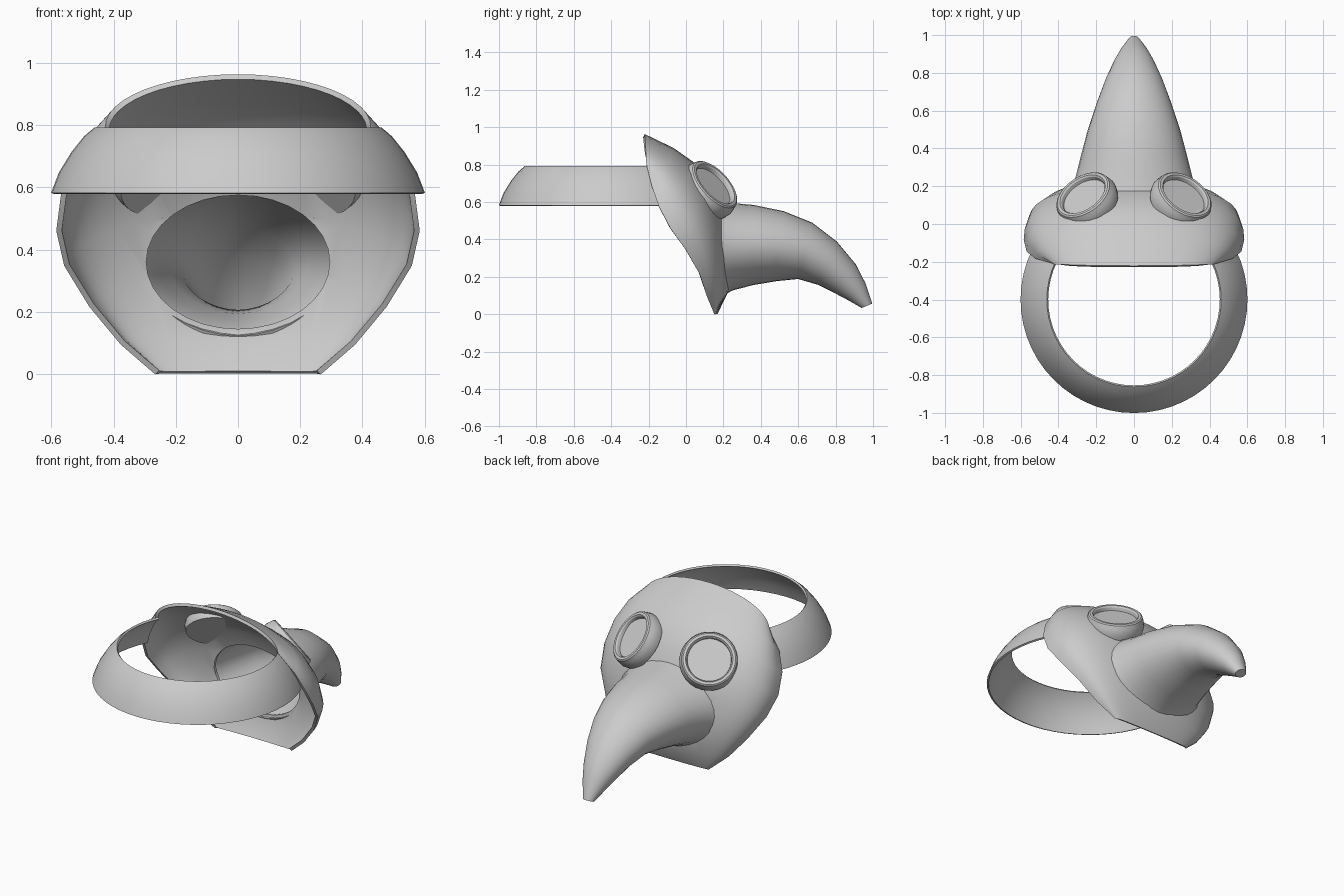
import bpy, bmesh
from math import sin, cos, pi, radians
from mathutils import Vector

if "Cube" in bpy.data.objects:
    bpy.data.objects.remove(bpy.data.objects["Cube"])


def loft(name, rows, wrap=False, cap_start=False, cap_end=False):
    """Skin a list of equally long point rows into a mesh object."""
    bm = bmesh.new()
    grid = [[bm.verts.new(p) for p in row] for row in rows]
    n = len(rows[0])
    for a, b in zip(grid, grid[1:]):
        for i in range(n if wrap else n - 1):
            j = (i + 1) % n
            bm.faces.new((a[i], a[j], b[j], b[i]))
    if cap_start:
        bm.faces.new(grid[0])
    if cap_end:
        bm.faces.new(grid[-1])
    bmesh.ops.recalc_face_normals(bm, faces=bm.faces)
    me = bpy.data.meshes.new(name)
    bm.to_mesh(me)
    bm.free()
    ob = bpy.data.objects.new(name, me)
    bpy.context.collection.objects.link(ob)
    return ob


def finish(ob, thickness=0, cutter=None, angle=40):
    """Thicken, cut, bake the modifiers and shade smooth."""
    if thickness:
        m = ob.modifiers.new("thickness", 'SOLIDIFY')
        m.thickness, m.offset = thickness, 0
    if cutter:
        m = ob.modifiers.new("opening", 'BOOLEAN')
        m.object, m.operation, m.solver = cutter, 'DIFFERENCE', 'EXACT'
    bpy.ops.object.select_all(action='DESELECT')
    ob.select_set(True)
    bpy.context.view_layer.objects.active = ob
    bpy.ops.object.convert(target='MESH')
    bpy.ops.object.shade_smooth_by_angle(angle=radians(angle))


# face shell: each row runs ear to ear (half width, edge y, edge z, centre y, centre z)
shell_rows = [
    (.42, -.205, .79, -.225, .955), (.515, -.18, .68, -.07, .88),
    (.56, -.145, .575, .05, .795), (.575, -.085, .46, .14, .67),
    (.55, -.005, .35, .20, .52), (.47, .07, .22, .225, .33),
    (.37, .11, .10, .222, .13), (.26, .15, .005, .16, .005)]
angles = [-pi / 2 + pi * i / 24 for i in range(25)]
shell = loft("face_shell", [
    [(w * sin(a), ye + (yc - ye) * max(cos(a), 0) ** .7, ze + (zc - ze) * max(cos(a), 0))
     for a in angles] for w, ye, ze, yc, zc in shell_rows])

# opening behind the beak
ts = [2 * pi * i / 32 for i in range(32)]
cutter = loft("beak_opening_cutter", [
    [(.295 * cos(t), y, .36 + .215 * sin(t)) for t in ts] for y in (0, .6)],
    True, True, True)
cutter.hide_render = True
finish(shell, .018, cutter)
bpy.data.objects.remove(cutter)

# curved hollow beak: (top y, top z, bottom y, bottom z, half width)
beak_rows = [
    (.17, .60, .21, .115, .325), (.25, .585, .245, .135, .30),
    (.36, .575, .36, .165, .272), (.52, .542, .48, .185, .235),
    (.67, .482, .60, .197, .19), (.80, .382, .71, .165, .145),
    (.90, .262, .80, .12, .10), (.95, .165, .87, .083, .066),
    (.988, .06, .94, .042, .028)]


def beak_section(ty, tz, by, bz, w):
    pts = []
    for t in ts:
        c, k = cos(t), (1 + sin(t)) / 2
        x = w * abs(c) ** 1.08 * (1 if c > 0 else -1)
        pts.append((x, by + (ty - by) * k, bz + (tz - bz) * k))
    return pts


beak = loft("beak", [beak_section(*r) for r in beak_rows], True, cap_end=True)
finish(beak, .018)

# goggle eyes: turned rim and lens, mirrored left and right
eye_profile = [(.165, -.065), (.172, -.03), (.165, 0), (.158, .022),
               (.15, .028), (.135, .028), (.128, .02), (.125, 0)]
for side, label in ((-1, "left"), (1, "right")):
    axis = Vector((.45 * side, .65, .6)).normalized()
    centre = Vector((.26 * side, .14, .68))
    u = axis.orthogonal().normalized()
    v = axis.cross(u)
    eye = loft(label + "_eye", [
        [centre + axis * h + (u * cos(t) + v * sin(t)) * r for t in ts]
        for r, h in eye_profile], True, True, True)
    finish(eye, angle=30)

# head strap: bulging band round the back, (radius, height)
strap_profile = [(.595, .58), (.57, .645), (.53, .71), (.49, .76), (.458, .787)]
sweep = [radians(154 + 232 * i / 36) for i in range(37)]
strap = loft("head_strap", [
    [(r * cos(a), -.4 + r * sin(a), z) for a in sweep] for r, z in strap_profile])
finish(strap, .012)
